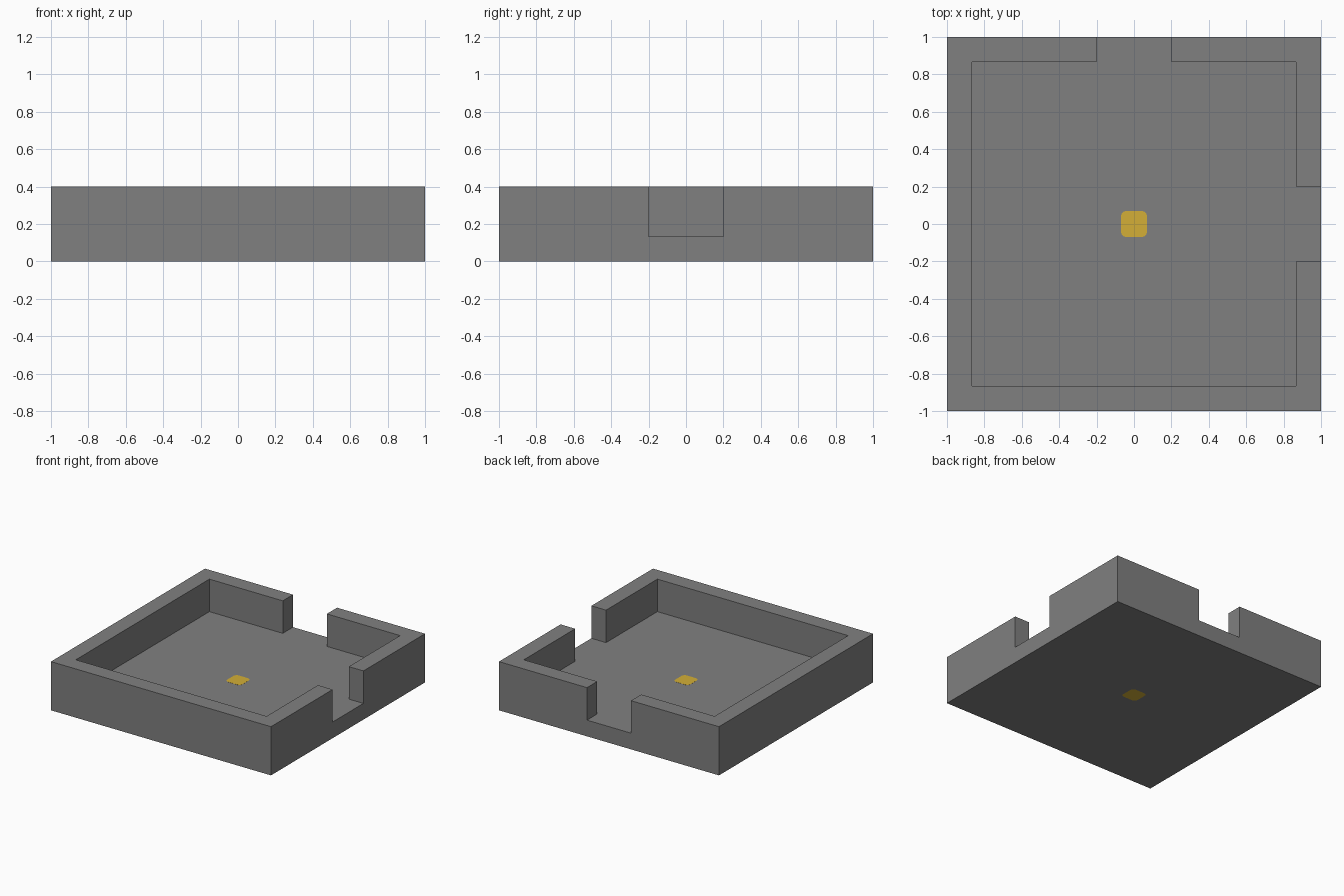
import bpy, bmesh, math

if "Cube" in bpy.data.objects:
    bpy.data.objects.remove(bpy.data.objects["Cube"], do_unlink=True)

HALF, INNER, GAP = 1.0, 0.867, 0.2      # outer half width, room half width, doorway half width
HEIGHT, FLOOR = 0.4, 0.133
PLATE, ROUND = 0.07, 0.03               # inlay half width and corner radius
OUT = HALF + 0.1                        # cutter overshoot


def make_material(name, colour):
    mat = bpy.data.materials.new(name)
    mat.use_nodes = True
    mat.diffuse_color = colour
    mat.node_tree.nodes["Principled BSDF"].inputs["Base Color"].default_value = colour
    return mat


def prism(name, outline, bottom, top, mat):
    """Extrude a counter-clockwise outline from bottom to top."""
    bm = bmesh.new()
    face = bm.faces.new([bm.verts.new((x, y, bottom)) for x, y in outline])
    ext = bmesh.ops.extrude_face_region(bm, geom=[face])
    verts = [g for g in ext["geom"] if isinstance(g, bmesh.types.BMVert)]
    bmesh.ops.translate(bm, verts=verts, vec=(0, 0, top - bottom))
    bmesh.ops.recalc_face_normals(bm, faces=bm.faces)
    mesh = bpy.data.meshes.new(name)
    bm.to_mesh(mesh)
    bm.free()
    mesh.materials.append(mat)
    obj = bpy.data.objects.new(name, mesh)
    bpy.context.collection.objects.link(obj)
    return obj


def rounded_square(half, radius, steps=4):
    points = []
    for corner, (sx, sy) in enumerate([(1, 1), (-1, 1), (-1, -1), (1, -1)]):
        for i in range(steps + 1):
            a = math.pi / 2 * (corner + i / steps)
            points.append((sx * (half - radius) + radius * math.cos(a),
                           sy * (half - radius) + radius * math.sin(a)))
    return points


def cut(target, cutter):
    mod = target.modifiers.new(cutter.name, "BOOLEAN")
    mod.operation = "DIFFERENCE"
    mod.solver = "EXACT"
    mod.object = cutter
    bpy.context.view_layer.objects.active = target
    bpy.ops.object.modifier_apply(modifier=mod.name)
    bpy.data.objects.remove(cutter, do_unlink=True)


stone = make_material("stone grey", (0.216, 0.216, 0.216, 1))
gold = make_material("gold", (0.658, 0.429, 0.038, 1))

# Solid block that becomes the walled room
square = [(-HALF, -HALF), (HALF, -HALF), (HALF, HALF), (-HALF, HALF)]
room = prism("walled_room", square, 0, HEIGHT, stone)

# Room interior with doorways through the back and left walls
interior = [(-INNER, -INNER), (INNER, -INNER),
            (INNER, -GAP), (OUT, -GAP), (OUT, GAP), (INNER, GAP),
            (INNER, INNER),
            (GAP, INNER), (GAP, OUT), (-GAP, OUT), (-GAP, INNER),
            (-INNER, INNER)]
cut(room, prism("interior_cutter", interior, FLOOR, HEIGHT + 0.1, stone))

# Rounded gold inlay set flush through the floor
inlay = rounded_square(PLATE, ROUND)
cut(room, prism("socket_cutter", inlay, -0.1, FLOOR + 0.1, stone))
prism("floor_inlay", inlay, 0, FLOOR + 0.001, gold)
